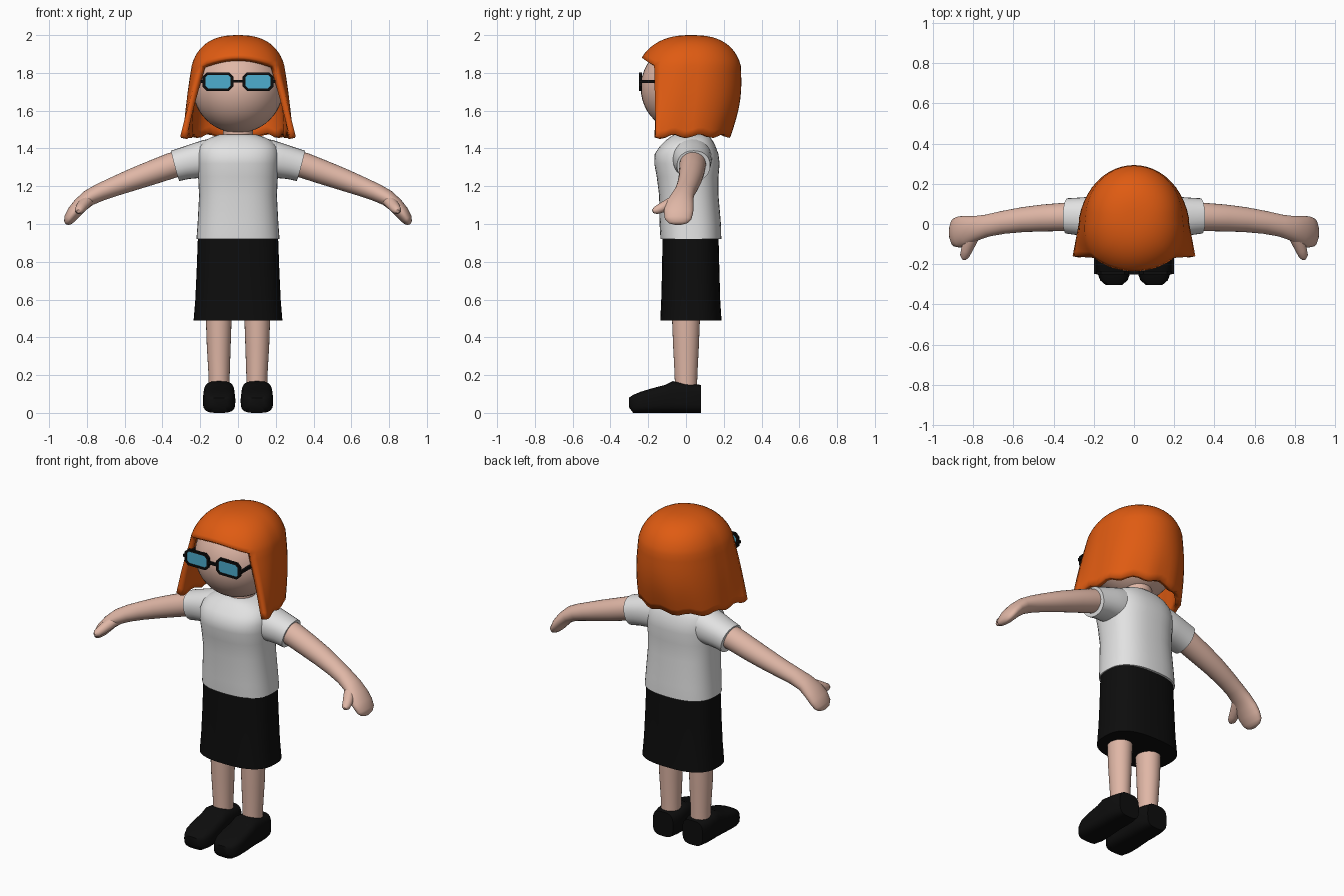
import bpy, bmesh, math
from mathutils import Vector

if "Cube" in bpy.data.objects:
    bpy.data.objects.remove(bpy.data.objects["Cube"])

X, Y, Z = Vector((1, 0, 0)), Vector((0, 1, 0)), Vector((0, 0, 1))


def material(name, rgb):
    m = bpy.data.materials.new(name)
    m.diffuse_color = (*rgb, 1)
    m.use_nodes = True
    m.node_tree.nodes["Principled BSDF"].inputs["Base Color"].default_value = m.diffuse_color
    return m


skin = material("skin", (0.74, 0.47, 0.38))
orange = material("orange_hair", (0.74, 0.105, 0.006))
white = material("white_cloth", (0.76, 0.76, 0.76))
black = material("black_cloth", (0.004, 0.004, 0.004))
blue = material("blue_lens", (0.075, 0.42, 0.62))


def finish(name, bm, mat, mirror=False, angle=50):
    bmesh.ops.remove_doubles(bm, verts=bm.verts, dist=1e-5)
    bmesh.ops.recalc_face_normals(bm, faces=bm.faces)
    me = bpy.data.meshes.new(name)
    bm.to_mesh(me)
    bm.free()
    me.materials.append(mat)
    me.shade_smooth()
    me.set_sharp_from_angle(angle=math.radians(angle))
    ob = bpy.data.objects.new(name, me)
    bpy.context.collection.objects.link(ob)
    if mirror:
        ob.modifiers.new("mirror", 'MIRROR')
    return ob


def loft(name, rings, mat, side, axis=None, power=2.0, n=28, mirror=False, angle=50):
    """Skin through rings (x, y, z, half size along side, other half size)."""
    bm = bmesh.new()
    c = [Vector(r[:3]) for r in rings]
    loops = []
    for i, r in enumerate(rings):
        t = axis or (c[min(i + 1, len(c) - 1)] - c[max(i - 1, 0)]).normalized()
        v = t.cross(side).normalized()
        u = v.cross(t)
        loop = []
        for k in range(n):
            a = math.tau * k / n
            ca, sa = math.cos(a), math.sin(a)
            p = (u * r[3] * math.copysign(abs(ca) ** (2 / power), ca)
                 + v * r[4] * math.copysign(abs(sa) ** (2 / power), sa))
            loop.append(bm.verts.new(c[i] + p))
        loops.append(loop)
    for a, b in zip(loops, loops[1:]):
        for k in range(n):
            j = (k + 1) % n
            bm.faces.new((a[k], a[j], b[j], b[k]))
    bm.faces.new(loops[0])
    bm.faces.new(loops[-1])
    return finish(name, bm, mat, mirror, angle)


def box(name, lo, hi, mat, mirror=False):
    bm = bmesh.new()
    bmesh.ops.create_cube(bm, size=1)
    for v in bm.verts:
        v.co = Vector([(a + b) / 2 + q * (b - a) for a, b, q in zip(lo, hi, v.co)])
    return finish(name, bm, mat, mirror)


# Head and neck
bm = bmesh.new()
bmesh.ops.create_uvsphere(bm, u_segments=40, v_segments=24, radius=0.24)
bmesh.ops.translate(bm, verts=bm.verts, vec=(0, 0, 1.722))
finish("head", bm, skin)
loft("neck", [(0, 0.03, 1.42, .08, .08), (0, 0.03, 1.56, .08, .08)], skin, X, Z)

# Hair: a domed cap over all columns, and a flared curtain on sides and back
COLS, CAP, DROP = 48, 12, 10
EDGE = math.radians(135)


def cap_point(phi, t):
    a = abs(phi)
    k = max(0, (a - EDGE) / (math.pi - EDGE))
    rim = 1.84 + 0.042 * math.sin(k * math.pi / 2)
    th = t * math.acos(((rim - 1.74) / 0.26) ** 1.25)
    f = min(1, max(0, (a - math.pi / 2) / (math.pi / 4)))
    r = math.sin(th) ** 0.8 * (1 + 0.08 * f * t)
    return Vector((0.25 * r * math.sin(phi) * (1 + 0.08 * f * t),
                   0.03 + 0.27 * r * math.cos(phi), 1.74 + 0.26 * math.cos(th) ** 0.8))


def drop_point(phi, t):
    a = abs(phi)
    k = max(0, (a - math.pi / 2) / (math.pi / 4))
    x = 0.275 * math.sin(a) if k == 0 else 0.275 + 0.03 * k
    y = 0.24 * math.cos(a) if k == 0 else -0.16 * k
    low = Vector((math.copysign(x, phi), y, 1.465 + 0.01 * math.cos(phi * 10)))
    p = cap_point(phi, 1).lerp(low, t)
    out = 0.022 * math.sin(math.pi * t)
    return p + Vector((0.3 * out * math.sin(phi), out * max(0, math.cos(phi)), 0))


bm = bmesh.new()
columns = []
for i in range(COLS + 1):
    phi = -math.pi + math.tau * i / COLS
    col = [bm.verts.new(cap_point(phi, j / CAP)) for j in range(CAP + 1)]
    if abs(phi) < EDGE + 0.01:
        col += [bm.verts.new(drop_point(phi, j / DROP)) for j in range(1, DROP + 1)]
    columns.append(col)
for a, b in zip(columns, columns[1:]):
    for j in range(min(len(a), len(b)) - 1):
        bm.faces.new((a[j], a[j + 1], b[j + 1], b[j]))
bmesh.ops.remove_doubles(bm, verts=bm.verts, dist=1e-5)
bmesh.ops.recalc_face_normals(bm, faces=bm.faces)
if max(bm.faces, key=lambda f: f.calc_center_median().z).normal.z < 0:
    bmesh.ops.reverse_faces(bm, faces=bm.faces)
me = bpy.data.meshes.new("hair")
bm.to_mesh(me)
bm.free()
me.materials.append(orange)
me.shade_smooth()
hair = bpy.data.objects.new("hair", me)
bpy.context.collection.objects.link(hair)
shell = hair.modifiers.new("thickness", 'SOLIDIFY')
shell.thickness, shell.offset = 0.032, -1

# Shirt body from (z, front y, back y, half width), and sleeves
body = [(.92, -.135, .187, .22), (1.0, -.14, .185, .214), (1.15, -.142, .172, .206),
        (1.25, -.155, .172, .211), (1.32, -.168, .178, .217), (1.37, -.166, .172, .217),
        (1.41, -.14, .157, .207), (1.44, -.11, .142, .18), (1.46, -.085, .128, .14),
        (1.475, -.06, .11, .095)]
loft("shirt_body", [(0, (f + b) / 2, z, w, (b - f) / 2) for z, f, b, w in body],
     white, X, Z, power=2.5, n=40)
loft("sleeve", [(.10, .03, 1.355, .10, .105), (.17, .032, 1.345, .105, .10),
                (.23, .035, 1.333, .10, .092), (.28, .038, 1.322, .093, .086),
                (.332, .04, 1.308, .088, .083)], white, Y, power=2.2, mirror=True)

# Skirt
loft("skirt", [(0, .026, .49, .235, .162), (0, .025, .60, .226, .156),
               (0, .025, .75, .219, .152), (0, .024, .94, .212, .148)],
     black, X, Z, power=2.6, n=40)

# Arms with mitten hands and thumbs
loft("arm", [(.25, .038, 1.335, .07, .066), (.35, .035, 1.31, .07, .068),
             (.45, .03, 1.274, .067, .064), (.55, .022, 1.238, .062, .059),
             (.65, .008, 1.2, .057, .052), (.73, -.008, 1.168, .055, .047),
             (.79, -.022, 1.138, .062, .043), (.835, -.034, 1.10, .075, .04),
             (.868, -.04, 1.062, .078, .037), (.893, -.042, 1.026, .07, .03),
             (.902, -.042, 1.006, .05, .02), (.905, -.042, .997, .02, .008)],
     skin, Y, mirror=True)
loft("thumb", [(.79, -.045, 1.13, .03, .03), (.815, -.09, 1.105, .032, .03),
               (.832, -.13, 1.085, .028, .026), (.842, -.16, 1.072, .023, .021),
               (.845, -.176, 1.067, .009, .009)], skin, X, mirror=True)

# Legs and shoes
loft("leg", [(.10, 0, .10, .055, .058), (.10, 0, .20, .056, .06), (.102, 0, .35, .063, .068),
             (.102, 0, .55, .07, .076)], skin, X, Z, mirror=True)
shoe = [(.08, .148, .068), (.03, .153, .08), (-.03, .162, .083), (-.07, .168, .082),
        (-.11, .148, .083), (-.18, .13, .086), (-.24, .112, .083), (-.28, .095, .068),
        (-.302, .08, .042)]
loft("shoe", [(.10, y, (h + (.03 if y < -.3 else 0)) / 2, w, (h - (.03 if y < -.3 else 0)) / 2)
              for y, h, w in shoe], black, X, Y, power=3.4, mirror=True)


# Glasses: chamfered frames, lenses, bridge and temples
def octagon(w, h, c, y):
    pts = [(w, h - c), (w - c, h), (c - w, h), (-w, h - c),
           (-w, c - h), (c - w, -h), (w - c, -h), (w, c - h)]
    return [Vector((.106 + x, y, 1.754 + z)) for x, z in pts]


bm = bmesh.new()
rings = [[bm.verts.new(p) for p in octagon(*s)] for s in
         ((.081, .049, .022, -.25), (.081, .049, .022, -.234),
          (.067, .036, .014, -.234), (.067, .036, .014, -.25))]
for a, b in zip(rings, rings[1:] + rings[:1]):
    for k in range(8):
        j = (k + 1) % 8
        bm.faces.new((a[k], a[j], b[j], b[k]))
finish("glasses_frame", bm, black, True, 20)

bm = bmesh.new()
front, back = [[bm.verts.new(p) for p in octagon(.069, .038, .014, y)] for y in (-.246, -.239)]
bm.faces.new(front)
bm.faces.new(back)
for k in range(8):
    bm.faces.new((front[k], front[k - 1], back[k - 1], back[k]))
finish("lens", bm, blue, True, 20)
box("glasses_bridge", (-.03, -.25, 1.748), (.03, -.234, 1.762), black)
box("glasses_temple", (.183, -.248, 1.747), (.198, -.10, 1.763), black, True)
